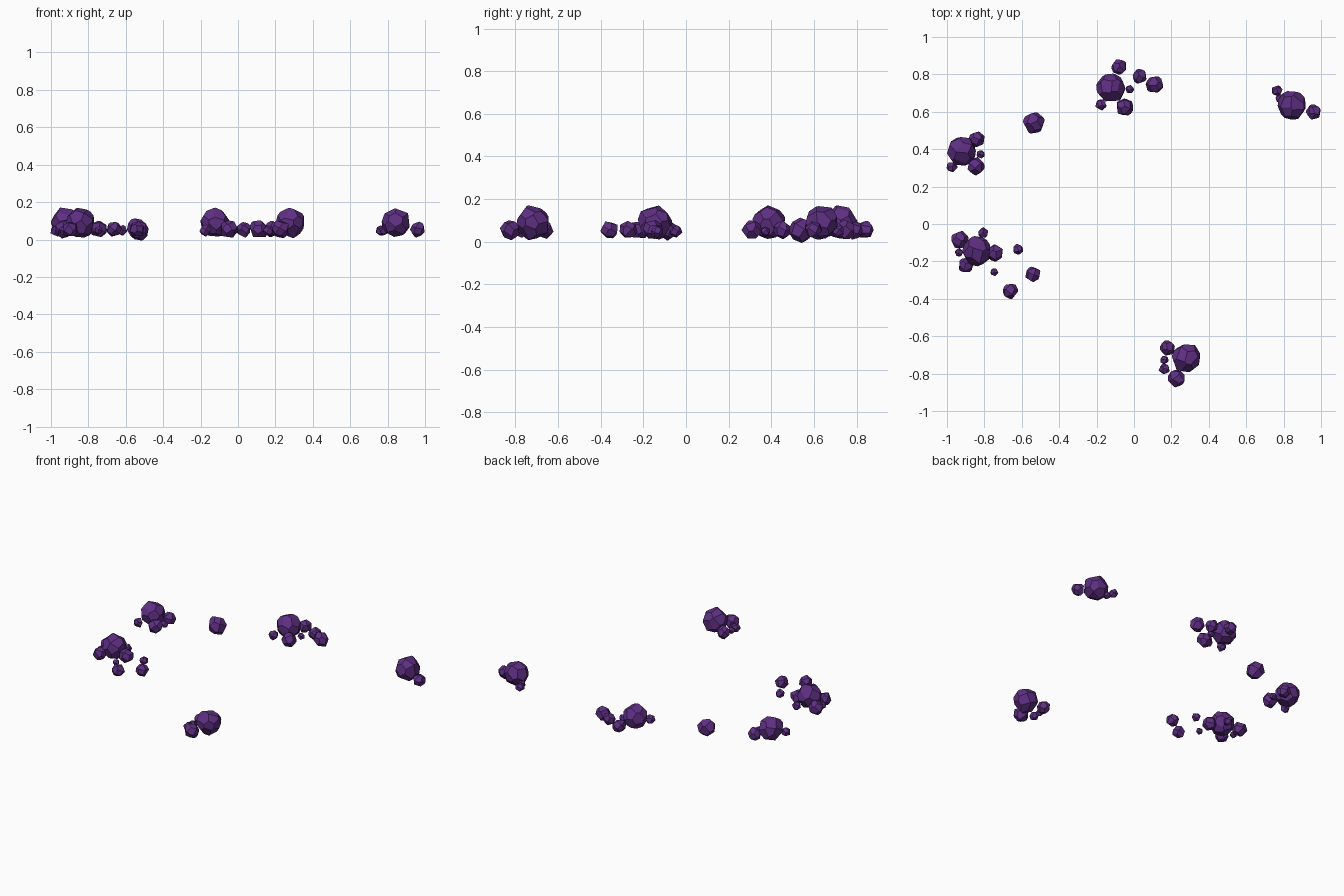
import bpy, bmesh, math, random
from mathutils import Vector, Matrix

if "Cube" in bpy.data.objects:
    bpy.data.objects.remove(bpy.data.objects["Cube"])

random.seed(7)

purple = bpy.data.materials.new("dark purple rock")
purple.diffuse_color = (0.112, 0.028, 0.225, 1)
purple.use_nodes = True
purple.node_tree.nodes["Principled BSDF"].inputs["Base Color"].default_value = purple.diffuse_color


def rock(name, x, y, z, r, facets):
    """Faceted boulder: a cube trimmed by evenly spread, jittered planes."""
    bm = bmesh.new()
    bmesh.ops.create_cube(bm, size=4 * r)
    spin = Matrix.Rotation(random.uniform(0, 6.28), 3, 'Z') @ \
        Matrix.Rotation(random.uniform(-0.5, 0.5), 3, 'X')
    for i in range(facets):
        c = 1 - 2 * (i + 0.5) / facets
        s = math.sqrt(1 - c * c)
        a = i * 2.39996
        n = Vector((s * math.cos(a), s * math.sin(a), c))
        n += Vector([random.uniform(-0.12, 0.12) for _ in range(3)])
        n = (spin @ n).normalized()
        cut = bmesh.ops.bisect_plane(
            bm, geom=bm.verts[:] + bm.edges[:] + bm.faces[:], dist=r * 1e-4,
            plane_co=n * r * random.uniform(0.89, 0.95), plane_no=n, clear_outer=True)
        edges = [e for e in cut["geom_cut"] if isinstance(e, bmesh.types.BMEdge)]
        if edges:
            bmesh.ops.edgeloop_fill(bm, edges=edges)
    bmesh.ops.recalc_face_normals(bm, faces=bm.faces[:])
    me = bpy.data.meshes.new(name)
    bm.to_mesh(me)
    bm.free()
    me.materials.append(purple)
    ob = bpy.data.objects.new(name, me)
    ob.location = (x, y, z)
    bpy.context.collection.objects.link(ob)


# Large boulders, one per cluster
boulders = [(-0.123, 0.727), (0.845, 0.635), (-0.92, 0.39), (-0.84, -0.145), (0.28, -0.717)]
for i, (x, y) in enumerate(boulders):
    rock(f"boulder_{i + 1}", x, y, 0.09, 0.076, 22)

# Lone medium stone
rock("lone_stone", -0.535, 0.54, 0.053, 0.054, 16)

# Stones scattered around the boulders: x, y, radius
stones = [
    (-0.08, 0.84, .038), (0.03, 0.79, .037), (0.11, 0.745, .044), (-0.05, 0.625, .044),
    (0.96, 0.60, .037),
    (-0.84, 0.453, .039), (-0.845, 0.31, .043),
    (-0.93, -0.085, .043), (-0.743, -0.155, .042), (-0.898, -0.22, .039),
    (-0.663, -0.358, .038), (-0.54, -0.27, .038),
    (0.178, -0.663, .038), (0.226, -0.825, .043)]
for i, (x, y, r) in enumerate(stones):
    rock(f"stone_{i + 1}", x, y, 0.055, r, 16)

# Little pebbles
pebbles = [
    (-0.022, 0.72, .02), (-0.176, 0.638, .027), (0.765, 0.713, .026), (0.782, 0.67, .022),
    (-0.82, 0.373, .02), (-0.973, 0.305, .026), (-0.807, -0.048, .025), (-0.936, -0.152, .02),
    (-0.62, -0.136, .025), (-0.748, -0.257, .019), (0.163, -0.727, .02), (0.163, -0.775, .026)]
for i, (x, y, r) in enumerate(pebbles):
    rock(f"pebble_{i + 1}", x, y, 0.048, r, 14)
